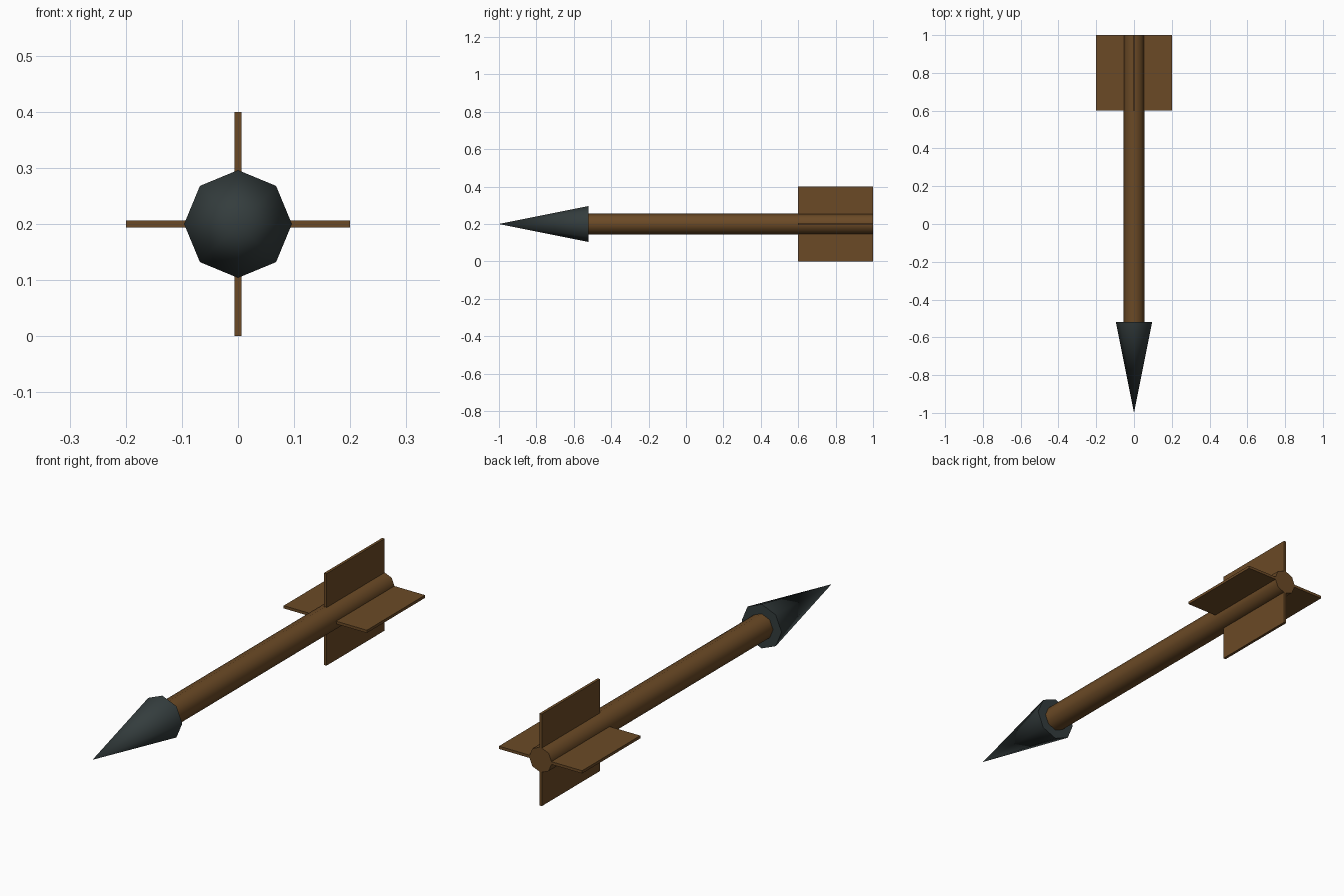
import bpy
import math

cube = bpy.data.objects.get("Cube")
if cube:
    bpy.data.objects.remove(cube, do_unlink=True)

AXIS_Z = 0.2  # height of the arrow's centre line


def material(name, rgb):
    mat = bpy.data.materials.new(name)
    mat.use_nodes = True
    mat.diffuse_color = (*rgb, 1)
    mat.node_tree.nodes["Principled BSDF"].inputs["Base Color"].default_value = (*rgb, 1)
    return mat


wood = material("brown wood", (0.147, 0.068, 0.019))
iron = material("dark iron", (0.034, 0.046, 0.047))


def finish(name, mat, smooth=False):
    ob = bpy.context.object
    ob.name = name
    ob.data.materials.append(mat)
    bpy.ops.object.transform_apply(location=False, rotation=True, scale=True)
    if smooth:
        bpy.ops.object.shade_smooth_by_angle(angle=math.radians(50))
    return ob


def octagonal_rod(name, mat, front, back, r_front, r_back):
    """Eight-sided tapered rod lying along y."""
    bpy.ops.mesh.primitive_cone_add(
        vertices=8, radius1=r_back, radius2=r_front, depth=back - front,
        location=(0, (front + back) / 2, AXIS_Z), rotation=(math.pi / 2, 0, 0))
    return finish(name, mat, smooth=True)


# Shaft and pointed head
octagonal_rod("shaft", wood, -0.52, 1.0, 0.055, 0.055)
octagonal_rod("arrow_head", iron, -1.0, -0.52, 0.0, 0.096)

# Four tail fins set around the shaft, rooted on its centre line
for i, side in enumerate(("left", "top", "right", "bottom")):
    a = i * math.pi / 2
    bpy.ops.mesh.primitive_cube_add(
        size=1, location=(0.1 * math.cos(a), 0.8, AXIS_Z + 0.1 * math.sin(a)),
        rotation=(0, -a, 0), scale=(0.2, 0.4, 0.012))
    finish(side + "_fin", wood)
